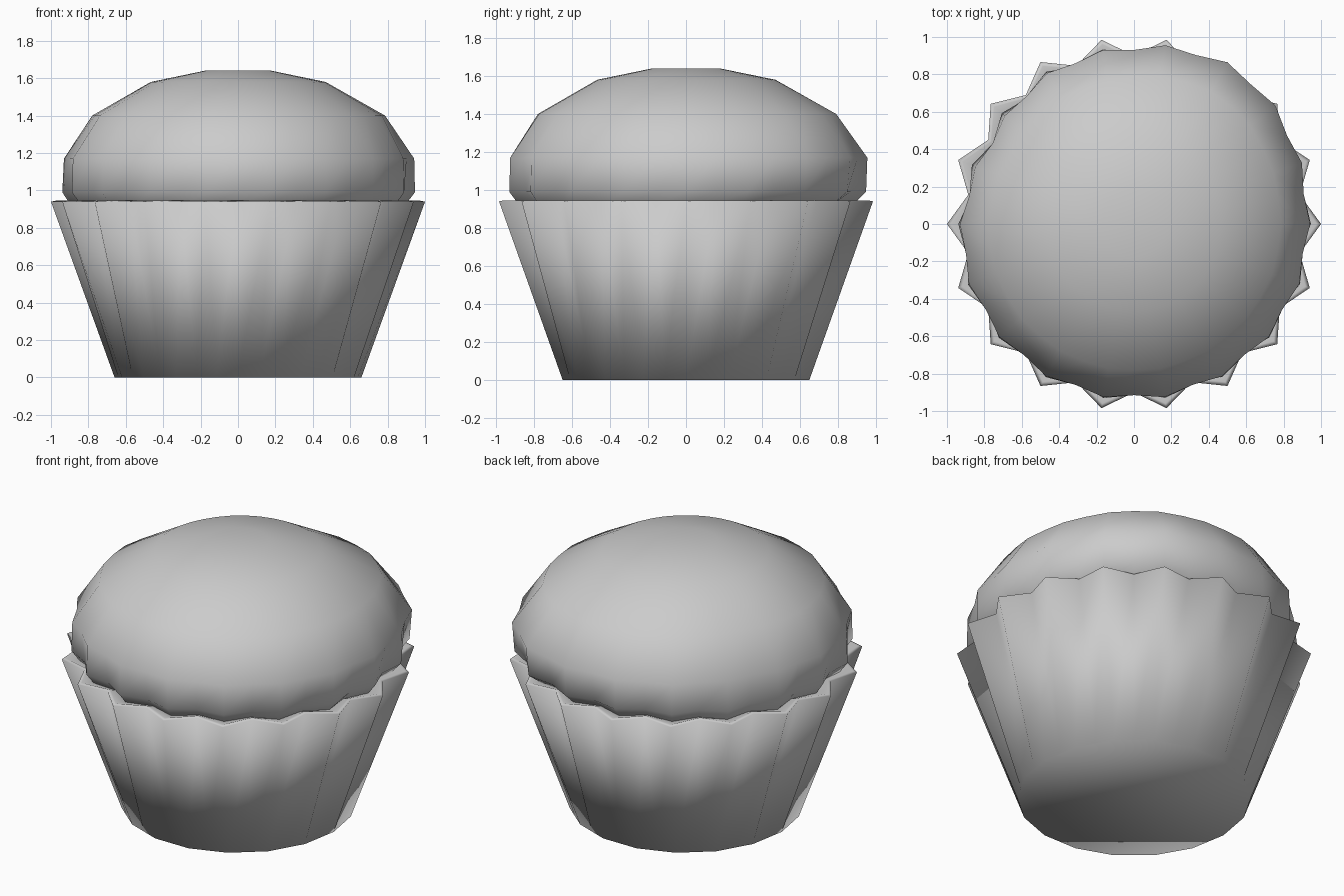
import bpy, bmesh
from math import sin, cos, tau, radians, exp

if "Cube" in bpy.data.objects:
    bpy.data.objects.remove(bpy.data.objects["Cube"])

SEGS = 36  # 18 pleats, one tip and one valley each


def bulge(a):
    """Uneven baked swelling of the cake around its rim."""
    def bump(center, width):
        d = (a - radians(center) + tau / 2) % tau - tau / 2
        return exp(-(d / radians(width)) ** 2)
    return 0.06 * bump(55, 30) - 0.045 * bump(150, 24)


def loft(name, rings, cap_bottom=False, cap_top=False):
    """Rings are (tip radius, valley radius, z, bulge amount)."""
    bm = bmesh.new()
    loops = []
    for tip, valley, z, k in rings:
        loop = []
        for i in range(SEGS):
            a = tau * i / SEGS
            r = (valley if i % 2 else tip) + k * bulge(a)
            loop.append(bm.verts.new((r * cos(a), r * sin(a), z)))
        loops.append(loop)
    for lo, hi in zip(loops, loops[1:]):
        for i in range(SEGS):
            j = (i + 1) % SEGS
            bm.faces.new((lo[i], lo[j], hi[j], hi[i]))
    if cap_bottom:
        bm.faces.new(loops[0][::-1])
    if cap_top:
        bm.faces.new(loops[-1])
    for f in bm.faces:
        f.smooth = True
    mesh = bpy.data.meshes.new(name)
    bm.to_mesh(mesh)
    bm.free()
    obj = bpy.data.objects.new(name, mesh)
    bpy.context.collection.objects.link(obj)
    return obj


# Pleated paper cup with a narrow turned-in rim
loft("paper_cup", [
    (0.66, 0.65, 0.0, 0),
    (1.0, 0.90, 0.94, 0),
    (0.975, 0.88, 0.945, 0),
    (0.90, 0.84, 0.93, 0),
], cap_bottom=True)

# Domed cake, lightly pleated where it meets the cup
loft("cake_top", [
    (0.90, 0.84, 0.93, 0),
    (0.945, 0.895, 0.99, 0.6),
    (0.94, 0.915, 1.17, 1.0),
    (0.785, 0.78, 1.40, 0.6),
    (0.468, 0.468, 1.58, 0.2),
    (0.178, 0.178, 1.64, 0),
], cap_top=True)
